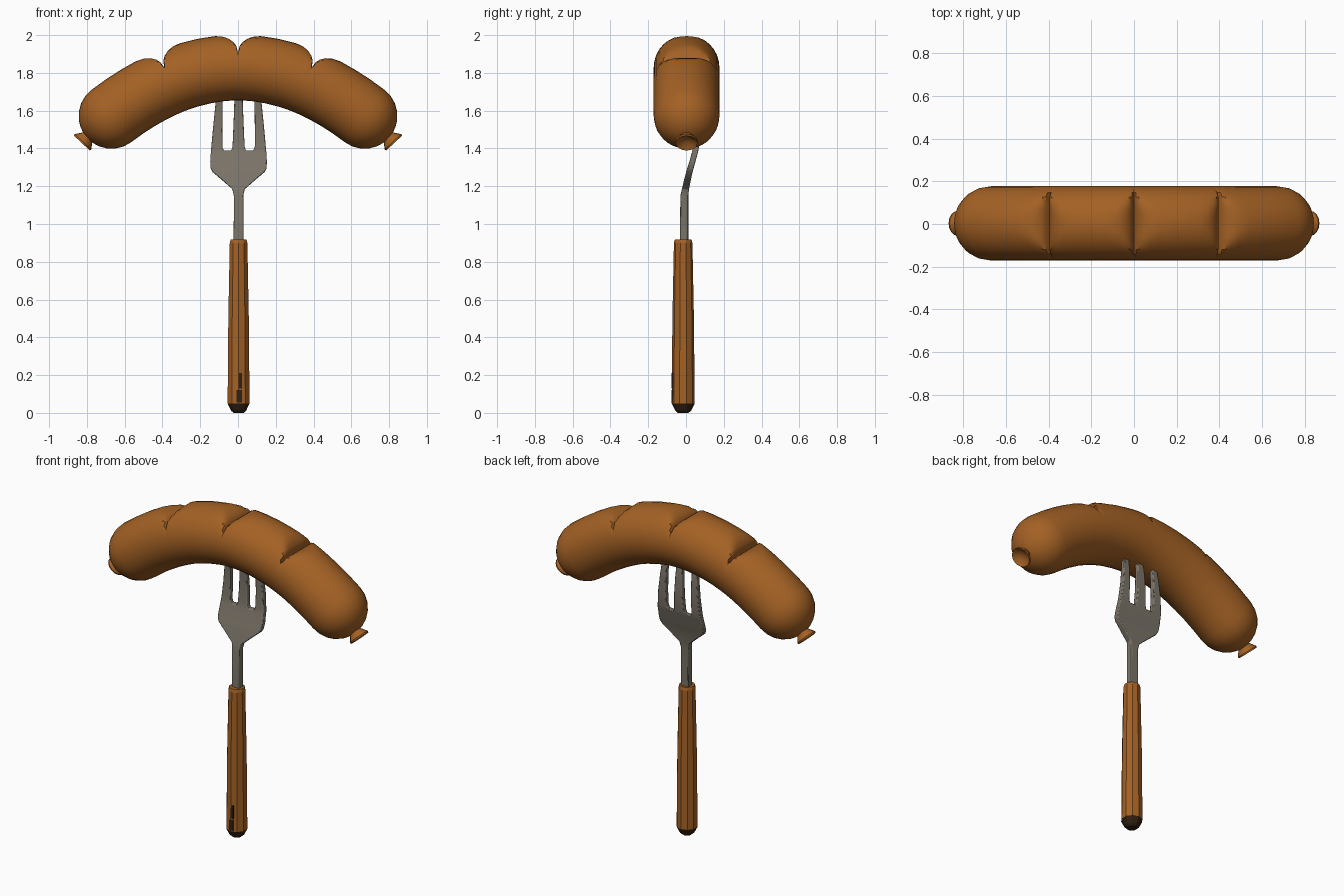
import bpy, bmesh, math
from mathutils import Vector

if "Cube" in bpy.data.objects:
    bpy.data.objects.remove(bpy.data.objects["Cube"])


def material(name, rgb):
    m = bpy.data.materials.new(name)
    m.diffuse_color = (*rgb, 1)
    m.use_nodes = True
    m.node_tree.nodes["Principled BSDF"].inputs["Base Color"].default_value = m.diffuse_color
    return m


BROWN = material("warm brown", (0.37, 0.12, 0.018))
STEEL = material("dull steel", (0.20, 0.175, 0.14))
DARK = material("charred brown", (0.03, 0.015, 0.005))


def loft(name, rings, mats, smooth=True):
    """Skin a list of equal-length closed rings and cap both ends."""
    bm = bmesh.new()
    loops = [[bm.verts.new(p) for p in ring] for ring in rings]
    n = len(loops[0])
    for a, b in zip(loops, loops[1:]):
        for i in range(n):
            j = (i + 1) % n
            bm.faces.new((a[i], a[j], b[j], b[i]))
    bm.faces.new(loops[0][::-1])
    bm.faces.new(loops[-1])
    bmesh.ops.recalc_face_normals(bm, faces=bm.faces)
    mesh = bpy.data.meshes.new(name)
    bm.to_mesh(mesh)
    bm.free()
    for m in mats:
        mesh.materials.append(m)
    ob = bpy.data.objects.new(name, mesh)
    bpy.context.collection.objects.link(ob)
    if smooth:
        bpy.ops.object.select_all(action='DESELECT')
        ob.select_set(True)
        bpy.context.view_layer.objects.active = ob
        bpy.ops.object.shade_smooth_by_angle(angle=math.radians(35))
    return ob


def circle(centre, u, v, r, n, clamp=9, phase=0.0):
    """Circle in the u/v plane, its top flattened at height clamp."""
    pts = []
    for i in range(n):
        a = math.tau * (i + phase) / n
        pts.append(centre + u * (r * math.cos(a)) + v * min(r * math.sin(a), clamp))
    return pts


# Sausage: circle swept along a parabola, with three rounded V cuts on top
R, BEND, END, TOP = 0.174, 0.57, 0.67, 1.828
Y = Vector((0, 1, 0))
CUTS = (-0.36, 0.0, 0.36)


def frame(x):
    tangent = Vector((1, 0, -2 * BEND * x)).normalized()
    return Vector((x, 0.003, TOP - BEND * x * x)), tangent, Vector((-tangent.z, 0, tangent.x))


def cut_height(x):
    h = 9
    for c in CUTS:
        d = abs(x - c) * math.sqrt(1 + (2 * BEND * c) ** 2) / 0.11
        if d < 1:
            h = min(h, 0.08 + (R - 0.08) * math.sqrt(1 - (1 - d) ** 2))
    return h


stations = {-END, END, -0.6, 0.6, -0.53, 0.53, -0.18, 0.18}
for c in CUTS:
    stations.update(round(c + s * d, 4) for s in (-1, 1) for d in (0, 0.008, 0.02, 0.04, 0.065, 0.1))

body = []
for x in sorted(stations):
    p, t, n = frame(x)
    body.append(circle(p, Y, n, R, 32, cut_height(x)))


def end_cap(side):
    p, t, n = frame(side * END)
    return [circle(p + t * side * R * math.sin(a), Y, n, R * math.cos(a), 32)
            for a in (math.radians(d) for d in (15, 30, 45, 60, 73, 83))]


loft("sausage", end_cap(-1)[::-1] + body + end_cap(1), [BROWN])

# Flared, hollow tied ends
for side, label in ((-1, "left"), (1, "right")):
    axis = Vector((side * 0.68, 0, -0.73))
    across = axis.cross(Y)
    base = Vector((side * 0.79, 0.003, 1.468))
    profile = ((-0.03, 0.03), (0.01, 0.035), (0.045, 0.06), (0.054, 0.058), (0.045, 0.045), (0.03, 0.02))
    loft(label + "_tied_end", [circle(base + axis * d, Y, across, r, 16) for d, r in profile], [BROWN])

# Handle: tapered faceted grip with a charred butt
X = Vector((1, 0, 0))
grip = ((0.0, 0.028), (0.012, 0.042), (0.05, 0.061), (0.5, 0.057), (0.9, 0.049), (0.918, 0.044))
handle = loft("handle", [circle(Vector((0.003, -0.015, z)), X, Y, r, 10, phase=0.5) for z, r in grip],
              [BROWN, DARK], smooth=False)
for f in handle.data.polygons:
    f.material_index = 1 if f.center.z < 0.04 else 0


# Scorch marks: thin plates on the front of the handle
def plate(name, x0, x1, z0, z1):
    rings = [[Vector((x, y, z)) for x, z in ((x0, z0), (x1, z0), (x1, z1), (x0, z1))]
             for y in (-0.076, -0.069)]
    loft(name, rings, [DARK], smooth=False)


plate("scorch_mark_low", -0.008, 0.02, 0.055, 0.12)
plate("scorch_mark_high", 0.004, 0.02, 0.13, 0.21)

# Fork: rectangular sections following the bend of the blade
BENDS = ((0.88, -0.01), (1.15, -0.009), (1.2, 0.0), (1.27, 0.016), (1.33, 0.034),
         (1.39, 0.05), (1.45, 0.058), (1.55, 0.06), (1.66, 0.05), (1.78, 0.03))


def bend_y(z):
    for (z0, y0), (z1, y1) in zip(BENDS, BENDS[1:]):
        if z <= z1:
            return y0 + (y1 - y0) * (z - z0) / (z1 - z0)
    return BENDS[-1][1]


def blade(name, rows):
    rings = []
    for z, x0, x1, t in rows:
        y = bend_y(z)
        rings.append([Vector((a + 0.003, y + b, z)) for a, b in
                      ((x0, -t), (x1, -t), (x1, t), (x0, t))])
    ob = loft(name, rings, [STEEL])
    bev = ob.modifiers.new("soft edges", 'BEVEL')
    bev.width = 0.005
    bev.segments = 2
    return ob


palm = ((0.88, 0.026, 0.022), (1.15, 0.025, 0.021), (1.185, 0.033, 0.019), (1.23, 0.085, 0.018),
        (1.275, 0.138, 0.017), (1.295, 0.148, 0.017), (1.33, 0.15, 0.016), (1.39, 0.146, 0.016))
blade("fork_neck_and_palm", [(z, -w, w, t) for z, w, t in palm])

blade("middle_tine", [(z, -w, w, t) for z, w, t in (
    (1.38, 0.05, 0.016), (1.392, 0.038, 0.016), (1.41, 0.032, 0.016), (1.5, 0.028, 0.016),
    (1.6, 0.024, 0.015), (1.66, 0.022, 0.014), (1.78, 0.01, 0.008))])

outer = ((1.38, 0.065, 0.147, 0.016), (1.392, 0.08, 0.146, 0.016), (1.41, 0.086, 0.144, 0.016),
         (1.5, 0.086, 0.136, 0.016), (1.6, 0.085, 0.126, 0.015), (1.66, 0.085, 0.12, 0.014),
         (1.76, 0.09, 0.105, 0.008))
for side, label in ((-1, "left"), (1, "right")):
    blade(label + "_tine", [(z, *sorted((side * a, side * b)), t) for z, a, b, t in outer])
